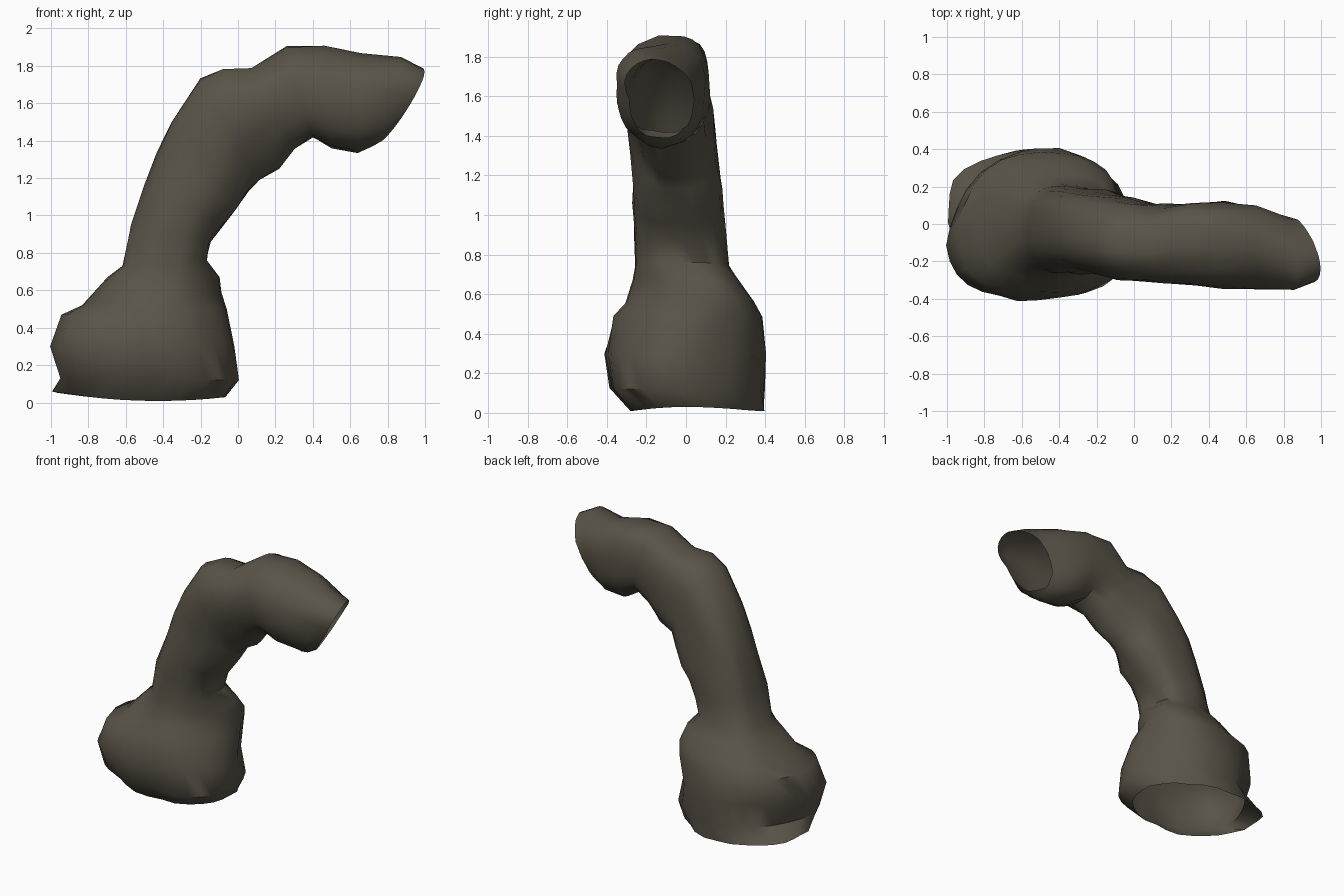
import bpy, bmesh, math
from mathutils import Vector, noise

if "Cube" in bpy.data.objects:
    bpy.data.objects.remove(bpy.data.objects["Cube"])

SIDES = 28

# Cross-sections along the bend: outer edge (x, z), inner edge (x, z), y min, y max
SECTIONS = [
    (-1.00, .06, -.06, .03, -.29, .40),
    (-.95, .13, .01, .12, -.38, .40),
    (-1.00, .30, -.02, .30, -.41, .40),
    (-.93, .47, -.07, .50, -.36, .39),
    (-.83, .52, -.08, .59, -.30, .34),
    (-.70, .67, -.10, .67, -.27, .27),
    (-.62, .73, -.17, .76, -.26, .22),
    (-.57, .95, -.14, .86, -.26, .20),
    (-.50, 1.17, -.08, .95, -.26, .19),
    (-.43, 1.34, -.01, 1.03, -.26, .18),
    (-.35, 1.50, .06, 1.13, -.27, .16),
    (-.20, 1.73, .11, 1.20, -.30, .14),
    (-.08, 1.78, .22, 1.25, -.31, .12),
    (.07, 1.79, .30, 1.36, -.32, .11),
    (.26, 1.90, .40, 1.42, -.33, .11),
    (.46, 1.91, .50, 1.37, -.34, .12),
    (.66, 1.87, .64, 1.34, -.34, .09),
    (.87, 1.84, .71, 1.36, -.35, .06),
    (.99, 1.79, .74, 1.38, -.30, .05),
]
# Sideways lean of the foot sections: outer half, inner half
FOOT_LEAN = [(.03, -.05), (-.10, -.08), (-.11, -.05), (-.08, .04), (-.04, .08), (0, .07)]

mat = bpy.data.materials.new("dark olive brown")
mat.diffuse_color = (0.10, 0.088, 0.064, 1)
mat.use_nodes = True
mat.node_tree.nodes["Principled BSDF"].inputs["Base Color"].default_value = mat.diffuse_color


def spow(v, e):
    return math.copysign(abs(v) ** e, v)


# Hollow bent stem with swollen foot, open at both ends
bm = bmesh.new()
rings = []
last = len(SECTIONS) - 1
for k, (ox, oz, ix, iz, y0, y1) in enumerate(SECTIONS):
    outer, inner = Vector((ox, 0, oz)), Vector((ix, 0, iz))
    mid, half = (outer + inner) / 2, (outer - inner) / 2
    yc, yr = (y0 + y1) / 2, (y1 - y0) / 2
    ring = []
    for i in range(SIDES):
        a = 2 * math.pi * i / SIDES
        c, s = math.cos(a), math.sin(a)
        # boxier section on the stem, most of all inside the bend
        e = 1.0 if k < 3 or k == last else 0.87
        if 6 <= k <= 10 and c < 0:
            e = 0.72
        p = mid + half * spow(c, e) + Vector((0, yc + yr * spow(s, e), 0))
        if k < len(FOOT_LEAN):
            p.y += FOOT_LEAN[k][0 if c > 0 else 1] * c * c
        if k == 0:                        # sagging foot rim
            p.z -= 0.035 * s * s
        if 10 <= k <= 13 and c < 0 and s < 0:   # undercut below the front flank
            p.y += 0.05 * abs(2 * c * s)
        if 14 <= k < last - 1:            # crest leans to the back
            p.y += 0.04 * max(c, 0) ** 2
        if k >= last - 1:                 # slanted mouth, further out in front
            p.x -= (0.05 if k == last else 0.03) * s
            p.y -= 0.05 * max(c, 0)
        # lumpy surface
        n = noise.noise(p * 5.0) * 0.02 + noise.noise(p * 11.0) * 0.015
        p += (half.normalized() * c + Vector((0, s, 0))) * n
        p.z = max(p.z, 0)
        ring.append(bm.verts.new(p))
    rings.append(ring)
for r0, r1 in zip(rings, rings[1:]):
    for i in range(SIDES):
        j = (i + 1) % SIDES
        bm.faces.new((r0[i], r0[j], r1[j], r1[i]))
bmesh.ops.recalc_face_normals(bm, faces=bm.faces)
# make sure the shell faces outward
bm.normal_update()
if rings[2][0].link_faces[0].normal.x > 0:
    bmesh.ops.reverse_faces(bm, faces=bm.faces)

mesh = bpy.data.meshes.new("bent_stem")
bm.to_mesh(mesh)
bm.free()
mesh.materials.append(mat)
stem = bpy.data.objects.new("bent_stem", mesh)
bpy.context.collection.objects.link(stem)
bpy.context.view_layer.objects.active = stem
stem.select_set(True)
bpy.ops.object.shade_smooth_by_angle(angle=math.radians(50))
